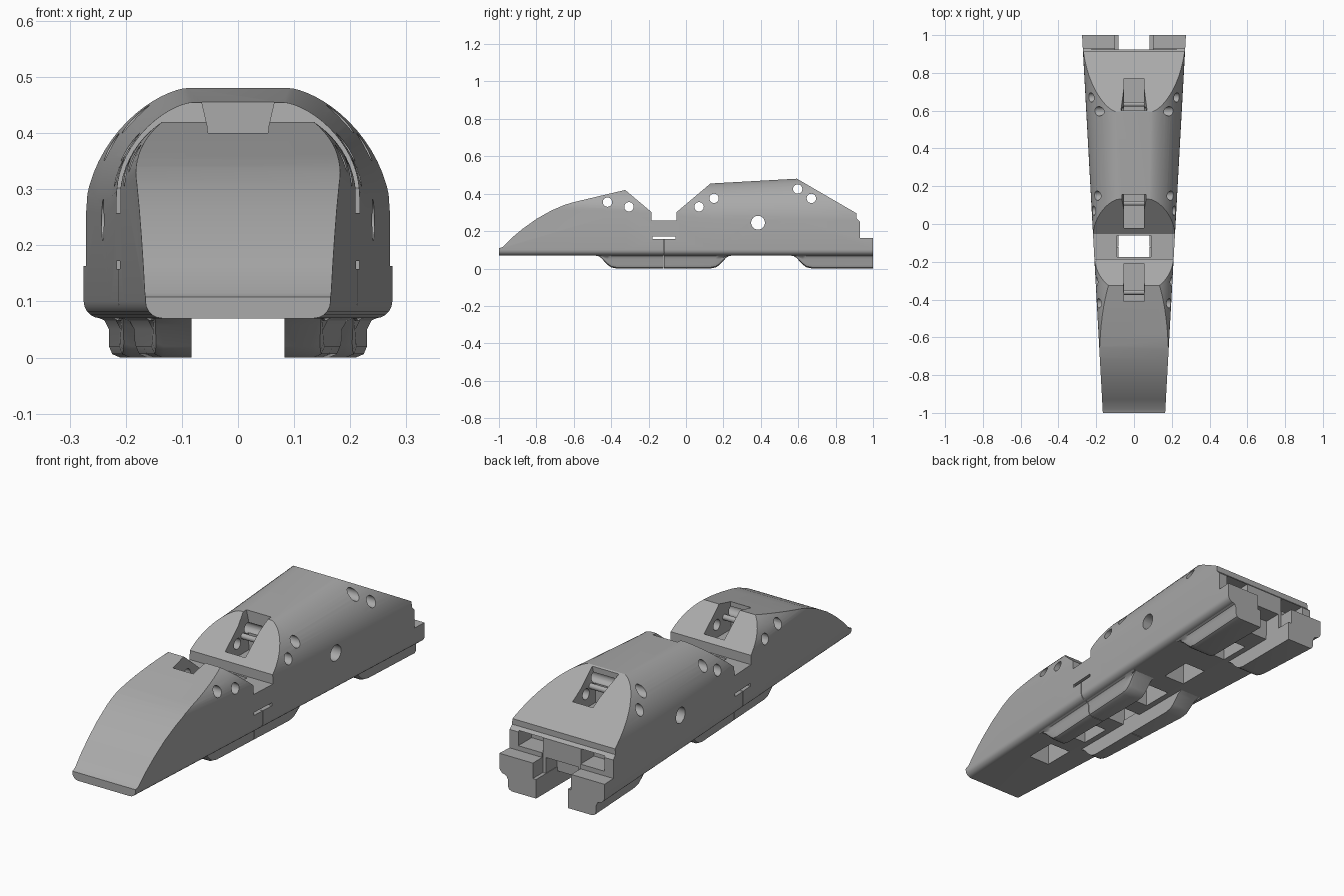
import bpy, bmesh, math
from mathutils import Vector

if "Cube" in bpy.data.objects:
    bpy.data.objects.remove(bpy.data.objects["Cube"])

grey = bpy.data.materials.new("plain grey")
grey.use_nodes = True
colour = (0.4, 0.4, 0.4, 1)
grey.diffuse_color = colour
grey.node_tree.nodes["Principled BSDF"].inputs["Base Color"].default_value = colour


def loft(name, rings):
    """Solid through a list of closed rings with equal point counts."""
    bm = bmesh.new()
    loops = [[bm.verts.new(p) for p in ring] for ring in rings]
    n = len(loops[0])
    for a, b in zip(loops, loops[1:]):
        for i in range(n):
            j = (i + 1) % n
            bm.faces.new((a[i], a[j], b[j], b[i]))
    bm.faces.new(loops[0])
    bm.faces.new(reversed(loops[-1]))
    bmesh.ops.recalc_face_normals(bm, faces=bm.faces)
    mesh = bpy.data.meshes.new(name)
    bm.to_mesh(mesh)
    bm.free()
    obj = bpy.data.objects.new(name, mesh)
    mesh.materials.append(grey)
    bpy.context.collection.objects.link(obj)
    return obj


def side_prism(name, outline, x0, x1):
    """Side outline of (y, z) points extruded across x."""
    return loft(name, [[(x, y, z) for y, z in outline] for x in (x0, x1)])


def box(name, x0, x1, y0, y1, z0, z1):
    return side_prism(name, [(y0, z0), (y1, z0), (y1, z1), (y0, z1)], x0, x1)


def rod(name, y, z, radius, reach, sides=24):
    turn = [2 * math.pi * i / sides for i in range(sides)]
    return side_prism(name, [(y + radius * math.cos(t), z + radius * math.sin(t))
                             for t in turn], -reach, reach)


def combine(target, tool, operation="DIFFERENCE"):
    mod = target.modifiers.new("cut", "BOOLEAN")
    mod.operation, mod.solver, mod.object = operation, "EXACT", tool
    bpy.context.view_layer.objects.active = target
    bpy.ops.object.modifier_apply(modifier=mod.name)
    bpy.data.objects.remove(tool)


def smooth(obj):
    bpy.ops.object.select_all(action="DESELECT")
    obj.select_set(True)
    bpy.context.view_layer.objects.active = obj
    bpy.ops.object.shade_smooth_by_angle(angle=math.radians(28))


def half_width(y):
    return 0.22 + 0.055 * y


# Tapered body with a domed top and rounded lower corners
def body_ring(y, height, drop):
    w, r, half = half_width(y), 0.03, []
    for i in range(6):
        t = math.pi / 2 * i / 5
        half.append((w - r + r * math.sin(t), 0.07 + r - r * math.cos(t)))
    for i in range(17):
        t = math.pi / 2 * i / 16
        reach = max(math.cos(t), 0) ** 1.3
        half.append((w * (0.36 + 0.64 * reach), height - drop + drop * math.sin(t)))
    return [(x, y, z) for x, z in half] + [(-x, y, z) for x, z in reversed(half)]


body = loft("body", [body_ring(*s) for s in (
    (-1, 0.43, 0.1), (-0.325, 0.445, 0.14), (0.14, 0.455, 0.19), (0.59, 0.48, 0.22),
    (1, 0.502, 0.24))])

# Side outline: curved nose, notch in the middle, sloped stern
nose = [(-0.98, 0.115), (-0.93, 0.165), (-0.87, 0.215), (-0.8, 0.265), (-0.72, 0.31),
        (-0.65, 0.34), (-0.6, 0.355)]
outline = [(-1, 0.05), (-1, 0.108)] + nose + [
    (-0.325, 0.42), (-0.185, 0.302), (-0.185, 0.258), (-0.05, 0.258), (-0.05, 0.302),
    (0.135, 0.458), (0.59, 0.482), (0.912, 0.295), (0.912, 0.268), (0.93, 0.25),
    (0.93, 0.163), (1.01, 0.163), (1.01, 0.05)]
combine(body, side_prism("outline_tool", outline, -0.5, 0.5), "INTERSECT")

# Openings: centre gap, stern gap and sockets, thin side slit
combine(body, box("gap_tool", -0.09, 0.09, -0.175, -0.06, 0, 0.6))
combine(body, box("stern_tool", -0.1, 0.1, 0.925, 1.1, 0, 0.6))
combine(body, box("channel_tool", -0.085, 0.085, 0.84, 1.1, 0, 0.165))
combine(body, box("slit_tool", -0.5, 0.5, -0.18, -0.055, 0.158, 0.172))
for side in (-1, 1):
    a, b = sorted((side * 0.1, side * 0.225))
    combine(body, box("socket_tool", a, b, 0.83, 1.1, 0.185, 0.255))
    a, b = sorted((side * 0.2, side * 0.3))
    combine(body, box("seam_tool", a, b, -0.1215, -0.1185, 0.05, 0.165))

# Pockets in the sloped faces, wider at the mouth
for y0, y1, floor in ((-0.41, -0.21, 0.27), (-0.02, 0.155, 0.27), (0.6, 0.77, 0.31)):
    rings = []
    for z, w in ((floor, 0.052), (0.41, 0.054), (0.5, 0.075)):
        rings.append([(-w, y0, z), (w, y0, z), (w, y1, z), (-w, y1, z)])
    combine(body, loft("pocket_tool", rings))

# Square recesses in the underside
for y in (-0.6, -0.34, 0.1, 0.36, 0.65):
    combine(body, box("recess_tool", -0.055, 0.055, y - 0.075, y + 0.075, 0, 0.22))

# Round holes running across
holes = [(-0.42, 0.355), (-0.305, 0.33), (0.07, 0.33), (0.15, 0.375), (0.597, 0.425),
         (0.67, 0.375)]
for y, z in holes:
    combine(body, rod("hole_tool", y, z, 0.025, 0.5))
combine(body, rod("large_hole_tool", 0.385, 0.245, 0.037, 0.5))
smooth(body)

# Cross bars inside the pockets
for i, (y, z) in enumerate(((-0.362, 0.345), (0.11, 0.352), (0.634, 0.4))):
    smooth(rod(f"pocket_bar_{i + 1}", y, z, 0.013, 0.06, 16))


# Runners under both sides, flared where they meet the body
def foot_ring(side, y, bottom):
    out = half_width(y) - 0.045
    r = min(0.02, (0.075 - bottom) / 2)
    pts = [(0.083, 0.09), (0.083, bottom), (out - r, bottom), (out - r * 0.3, bottom + r * 0.3),
           (out, bottom + r), (out, max(bottom + r, 0.05)), (out + 0.008, 0.066),
           (out + 0.025, 0.074), (out + 0.025, 0.09)]
    return [(side * x, y, z) for x, z in pts]


front = [(-0.48, 0.072), (-0.455, 0.058), (-0.42, 0.02), (-0.4, 0.006), (-0.37, 0),
         (-0.1215, 0), ]
middle = [(-0.1185, 0), (0.13, 0), (0.16, 0.006), (0.18, 0.02), (0.215, 0.058), (0.24, 0.072)]
rear = [(0.565, 0.072), (0.59, 0.058), (0.625, 0.02), (0.645, 0.006), (0.675, 0), (1, 0)]
for side, label in ((1, "left"), (-1, "right")):
    for part, path in (("front", front), ("middle", middle), ("rear", rear)):
        smooth(loft(f"{label}_{part}_runner", [foot_ring(side, y, z) for y, z in path]))
